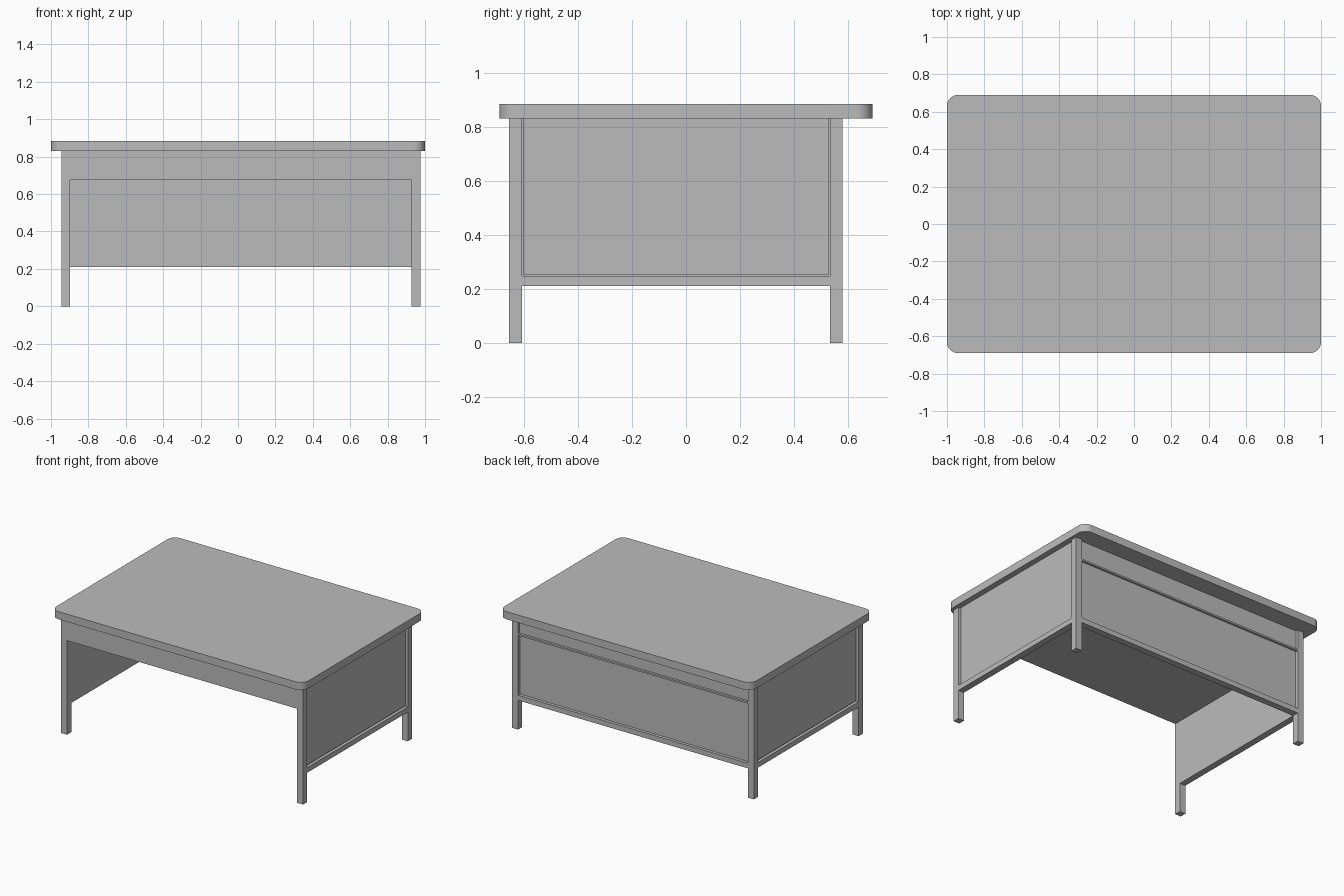
import bpy
import bmesh
import math

cube = bpy.data.objects.get("Cube")
if cube:
    bpy.data.objects.remove(cube)

grey = bpy.data.materials.new("plain_grey")
grey.use_nodes = True
grey.diffuse_color = (0.5, 0.5, 0.5, 1)
grey.node_tree.nodes["Principled BSDF"].inputs["Base Color"].default_value = (0.5, 0.5, 0.5, 1)


def finish(name, bm):
    mesh = bpy.data.meshes.new(name)
    bm.normal_update()
    bm.to_mesh(mesh)
    bm.free()
    obj = bpy.data.objects.new(name, mesh)
    bpy.context.collection.objects.link(obj)
    mesh.materials.append(grey)
    return obj


def box(name, x, y, z):
    """Box from (min, max) pairs."""
    bm = bmesh.new()
    bmesh.ops.create_cube(bm, size=1)
    for v in bm.verts:
        for i, (a, b) in enumerate((x, y, z)):
            v.co[i] = (a + b) / 2 + v.co[i] * (b - a)
    return finish(name, bm)


# Main dimensions
X0, X1 = -0.945, 0.975
Y0, Y1 = -0.655, 0.58
LEG = 0.047
RAIL_BOTTOM, RAIL_TOP = 0.21, 0.247
BOX_BOTTOM, TOP_BOTTOM, TOP = 0.675, 0.83, 0.885
RECESS, GAP = 0.016, 0.006
xi, xj = X0 + LEG, X1 - LEG
yi, yj = Y0 + LEG, Y1 - LEG

# Tabletop with rounded corners
bm = bmesh.new()
R = 0.06
outline = []
for k, (sx, sy) in enumerate(((1, 1), (-1, 1), (-1, -1), (1, -1))):
    for s in range(9):
        a = math.pi / 2 * (k + s / 8)
        outline.append(bm.verts.new((sx * (1 - R) + R * math.cos(a),
                                     sy * (0.69 - R) + R * math.sin(a), TOP_BOTTOM)))
base = bm.faces.new(outline)
up = bmesh.ops.extrude_face_region(bm, geom=[base], use_keep_orig=True)["geom"]
bmesh.ops.translate(bm, vec=(0, 0, TOP - TOP_BOTTOM),
                    verts=[g for g in up if isinstance(g, bmesh.types.BMVert)])
bmesh.ops.recalc_face_normals(bm, faces=bm.faces)
tabletop = finish("tabletop", bm)
bpy.context.view_layer.objects.active = tabletop
tabletop.select_set(True)
bpy.ops.object.shade_smooth_by_angle(angle=math.radians(30))

# Legs
for side, x in (("right", (X0, xi)), ("left", (xj, X1))):
    for end, y in (("front", (Y0, yi)), ("back", (yj, Y1))):
        box(f"{end}_{side}_leg", x, y, (0, TOP_BOTTOM))

# Side panels, flush inside and recessed outside, each on a bottom rail
panel_z = (RAIL_TOP + GAP, TOP_BOTTOM)
for side, outer, inner, s in (("right", X0, xi, 1), ("left", X1, xj, -1)):
    box(f"{side}_bottom_rail", sorted((outer, inner)), (yi, yj), (RAIL_BOTTOM, RAIL_TOP))
    face = outer + s * RECESS
    core = face + s * GAP
    box(f"{side}_panel_core", sorted((core, inner)), (yi, yj), (RAIL_TOP, TOP_BOTTOM))
    box(f"{side}_panel", sorted((face, core)), (yi + GAP, yj - GAP), panel_z)

# Closed compartment under the tabletop, flush with the front legs
box("front_apron", (xi, xj), (Y0, yi), (BOX_BOTTOM, TOP_BOTTOM))
box("under_top_compartment", (xi, xj), (yi, yj), (BOX_BOTTOM, TOP_BOTTOM))

# Back panel with bottom rail and a thin middle rail
face = Y1 - RECESS
box("back_bottom_rail", (xi, xj), (yj, Y1), (RAIL_BOTTOM, RAIL_TOP))
box("back_panel_core", (xi, xj), (yj, face - GAP), (RAIL_TOP, TOP_BOTTOM))
box("back_panel", (xi + GAP, xj - GAP), (face - GAP, face), (RAIL_TOP + GAP, BOX_BOTTOM))
box("back_middle_rail", (xi, xj), (face - GAP, Y1), (BOX_BOTTOM, BOX_BOTTOM + 0.012))
box("back_apron", (xi, xj), (face - GAP, face), (BOX_BOTTOM + 0.012, TOP_BOTTOM))
